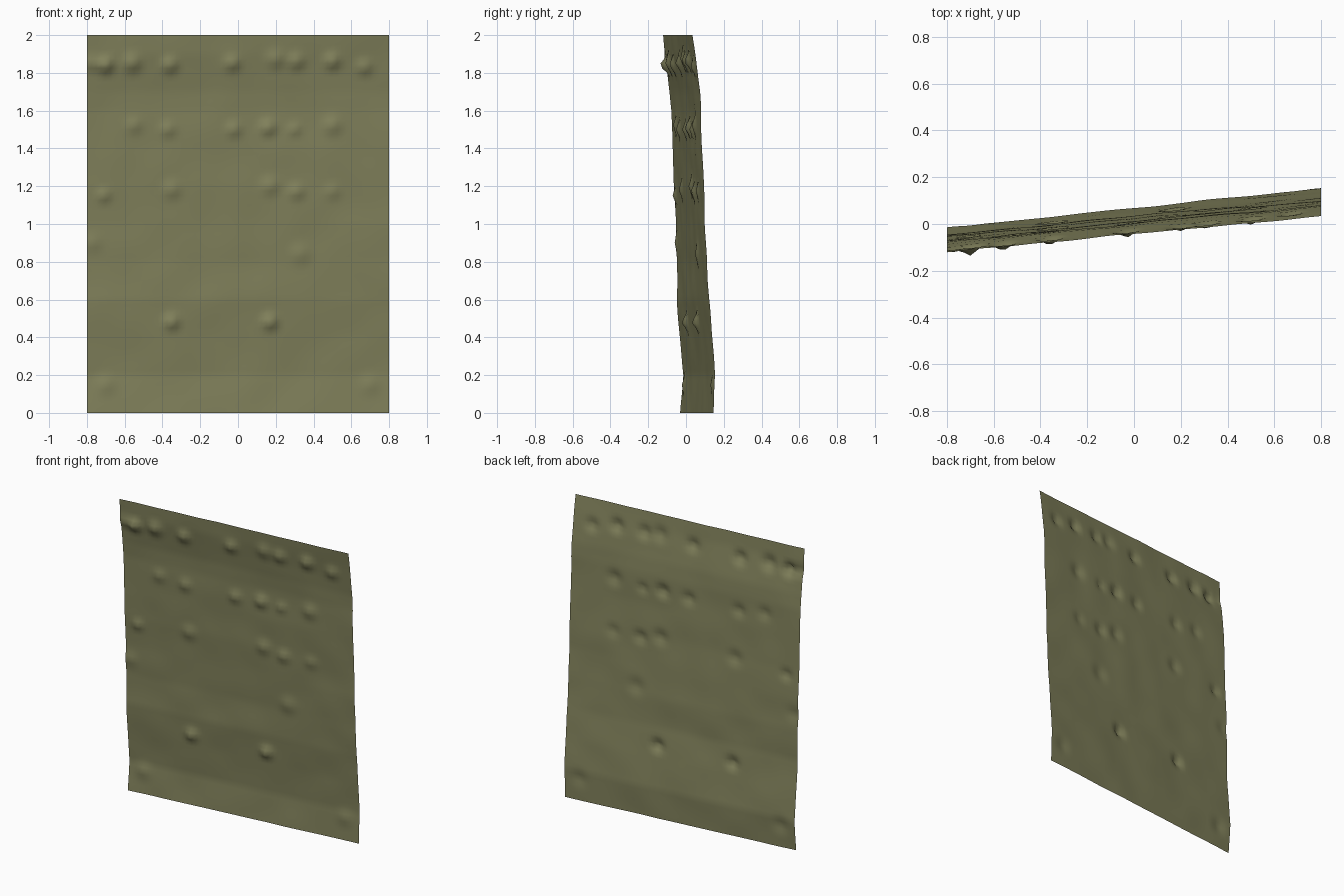
import bpy, math
from mathutils import Vector, noise

W, H = 1.6, 2.0
NX, NZ = 64, 80

# Depth of the left and right edges at several heights: (z, y left, y right)
EDGES = [(0, -.03, .147), (.2, -.016, .153), (.4, -.034, .14), (.6, -.05, .122),
         (.8, -.046, .112), (1, -.054, .1), (1.2, -.066, .095), (1.4, -.07, .085),
         (1.6, -.076, .08), (1.7, -.085, .074), (1.8, -.1, .062), (1.9, -.115, .048),
         (2, -.12, .033)]

# Small bumps poking out of the front: (x, z, height, radius)
BUMPS = [(-.77, 1.85, .02, .06), (-.7, 1.84, .05, .06), (-.56, 1.85, .034, .07),
         (-.36, 1.84, .036, .06), (-.03, 1.85, .03, .06), (.2, 1.87, .022, .07),
         (.31, 1.86, .03, .06), (.5, 1.86, .035, .06), (.67, 1.83, .026, .06),
         (-.55, 1.52, .018, .06), (-.37, 1.5, .022, .06), (-.02, 1.5, .024, .06),
         (.16, 1.51, .035, .06), (.3, 1.5, .018, .05), (.5, 1.52, .022, .07),
         (-.71, 1.15, .025, .05), (-.35, 1.18, .02, .07), (.17, 1.2, .022, .07),
         (.31, 1.17, .025, .06), (.5, 1.17, .015, .06), (-.77, .9, .012, .07),
         (.33, .84, .016, .08), (-.35, .48, .034, .06), (.17, .48, .038, .06),
         (-.7, .15, .014, .08), (.7, .15, .012, .08)]


def depth(x, z):
    for (z0, l0, r0), (z1, l1, r1) in zip(EDGES, EDGES[1:]):
        if z <= z1 + 1e-6:
            t = (z - z0) / (z1 - z0)
            left, right = l0 + (l1 - l0) * t, r0 + (r1 - r0) * t
            break
    y = left + (right - left) * (x / W + .5)
    y += .005 * noise.noise(Vector((x * 5, 3.7, z * 5)))
    for bx, bz, h, r in BUMPS:
        d = math.hypot(x - bx, z - bz) / r
        if d < 1:
            y -= h * (1 - d) ** 1.4
    return y


# Rumpled hanging sheet
verts = [(-W / 2 + W * i / NX, depth(-W / 2 + W * i / NX, H * k / NZ), H * k / NZ)
         for k in range(NZ + 1) for i in range(NX + 1)]
row = NX + 1
faces = [(k * row + i, k * row + i + 1, (k + 1) * row + i + 1, (k + 1) * row + i)
         for k in range(NZ) for i in range(NX)]
mesh = bpy.data.meshes.new("cloth_sheet")
mesh.from_pydata(verts, [], faces)
mesh.shade_smooth()
sheet = bpy.data.objects.new("cloth_sheet", mesh)
bpy.context.collection.objects.link(sheet)

# Olive cloth colour
olive = bpy.data.materials.new("olive_cloth")
olive.diffuse_color = (.225, .225, .108, 1)
mesh.materials.append(olive)
